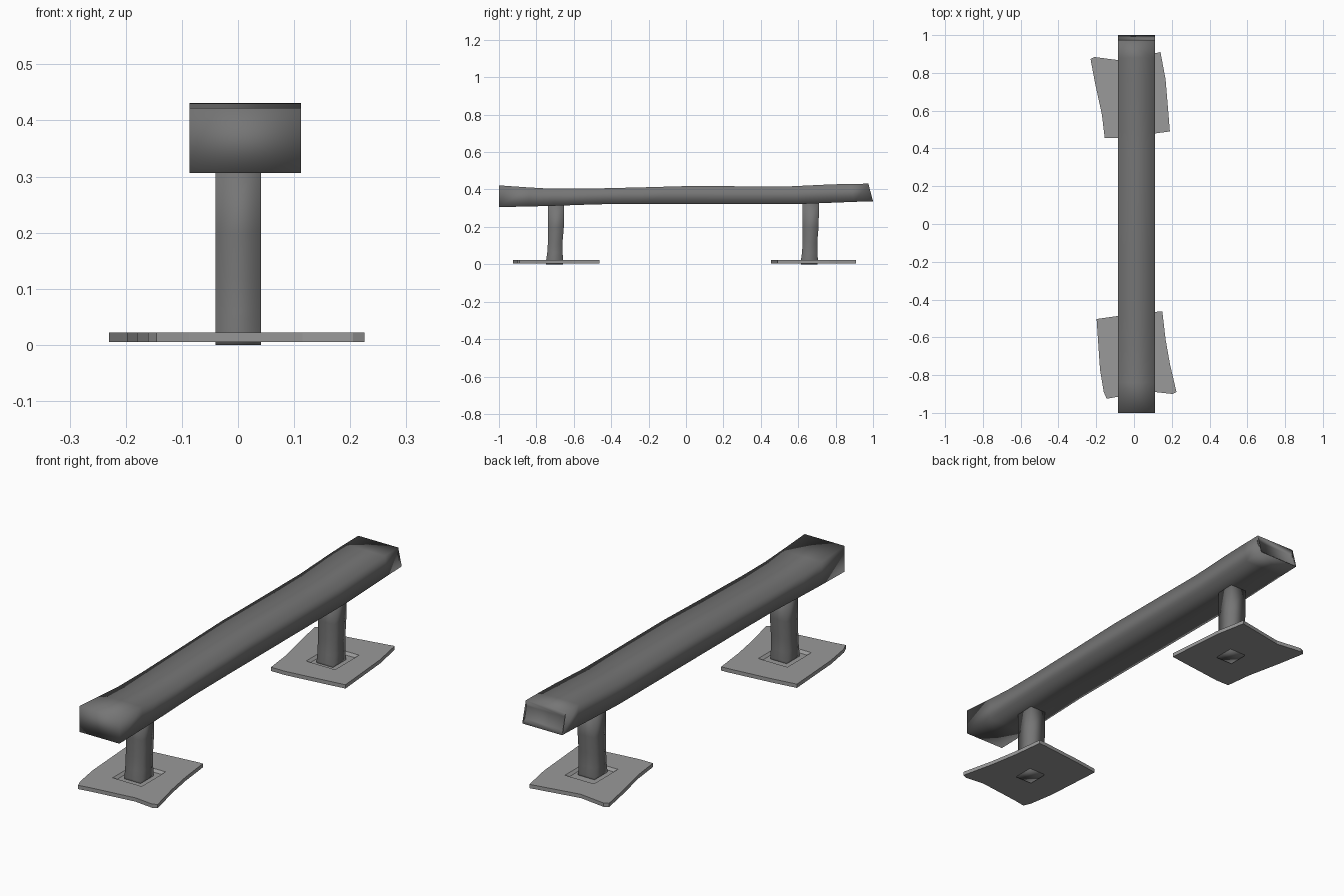
import bpy, bmesh
from mathutils import Vector

if "Cube" in bpy.data.objects:
    bpy.data.objects.remove(bpy.data.objects["Cube"])


def material(name, v):
    m = bpy.data.materials.new(name)
    m.diffuse_color = (v, v, v, 1)
    m.use_nodes = True
    m.node_tree.nodes["Principled BSDF"].inputs["Base Color"].default_value = m.diffuse_color
    return m


dark = material("dark grey steel", 0.18)
light = material("light grey steel", 0.32)


def finish(name, bm, mat, smooth):
    bmesh.ops.recalc_face_normals(bm, faces=bm.faces)
    me = bpy.data.meshes.new(name)
    bm.to_mesh(me)
    bm.free()
    me.materials.append(mat)
    for p in me.polygons:
        p.use_smooth = smooth
    ob = bpy.data.objects.new(name, me)
    bpy.context.collection.objects.link(ob)
    return ob


def strip_prism(name, pairs, x0, x1, mat):
    """Side profile given as pairs of opposite (y, z) points, extruded along x."""
    bm = bmesh.new()
    rings = []
    for (ya, za), (yb, zb) in pairs:
        rings.append([bm.verts.new(c) for c in
                      ((x0, ya, za), (x1, ya, za), (x1, yb, zb), (x0, yb, zb))])
    for a, b in zip(rings, rings[1:]):
        for i in range(4):
            j = (i + 1) % 4
            bm.faces.new((a[i], a[j], b[j], b[i]))
    bm.faces.new(rings[0])
    bm.faces.new(rings[-1])
    return finish(name, bm, mat, True)


# long rail with slightly wavy top and bottom (bottom point, top point)
strip_prism("rail", [
    ((-1.0, .306), (-1.0, .422)), ((-.84, .309), (-.84, .411)),
    ((-.70, .313), (-.72, .404)), ((-.47, .321), (-.55, .404)),
    ((-.25, .322), (-.25, .411)), ((0, .322), (0, .418)),
    ((.39, .322), (.39, .417)), ((.60, .322), (.56, .417)),
    ((.80, .330), (.77, .427)), ((.90, .334), (.88, .430)),
    ((1.0, .337), (.975, .431)), ((.982, .352), (.97, .405)),
], -.086, .112, dark)

# two bent posts
post = [(0, -.748, -.658), (.02, -.748, -.656), (.06, -.742, -.660),
        (.12, -.738, -.660), (.20, -.738, -.653), (.325, -.738, -.651)]
for name, dy in (("front_post", 0), ("back_post", 1.362)):
    strip_prism(name, [((a + dy, z), (b + dy, z)) for z, a, b in post],
                -.04, .041, dark)


def plate(name, outline, cy):
    """Uneven foot plate with a shallow socket round the post."""
    z0, z1, zr = .005, .022, .012
    hx, hy = .072, .085
    bm = bmesh.new()
    low = [bm.verts.new((x, y, z0)) for x, y in outline]
    top = [bm.verts.new((x, y, z1)) for x, y in outline]
    n = len(outline)
    for i in range(n):
        j = (i + 1) % n
        bm.faces.new((low[i], low[j], top[j], top[i]))
    bm.faces.new(low)
    corners = ((-hx, -hy), (hx, -hy), (hx, hy), (-hx, hy))
    rim = [bm.verts.new((x, cy + y, z1)) for x, y in corners]
    pit = [bm.verts.new((x * .85, cy + y * .85, zr)) for x, y in corners]
    for i in range(4):
        j = (i + 1) % 4
        bm.faces.new((rim[i], rim[j], pit[j], pit[i]))
    bm.faces.new(pit)
    # top ring between the outline and the socket rim
    loops = [bm.edges.get((l[i], l[(i + 1) % len(l)]))
             for l in (top, rim) for i in range(len(l))]
    bmesh.ops.triangle_fill(bm, use_beauty=True, use_dissolve=False,
                            edges=loops, normal=Vector((0, 0, 1)))
    return finish(name, bm, light, False)


plate("back_foot_plate", [
    (-.23, .873), (-.205, .74), (-.17, .58), (-.155, .455), (-.087, .455),
    (.115, .48), (.19, .49), (.167, .767), (.14, .91), (.115, .905),
    (-.087, .868), (-.21, .884)], .67)
plate("front_foot_plate", [
    (-.198, -.503), (-.18, -.77), (-.16, -.89), (-.145, -.925), (-.087, -.915),
    (.115, -.89), (.205, -.9), (.225, -.89), (.19, -.74), (.167, -.61),
    (.15, -.463), (.115, -.465), (-.087, -.487)], -.70)
